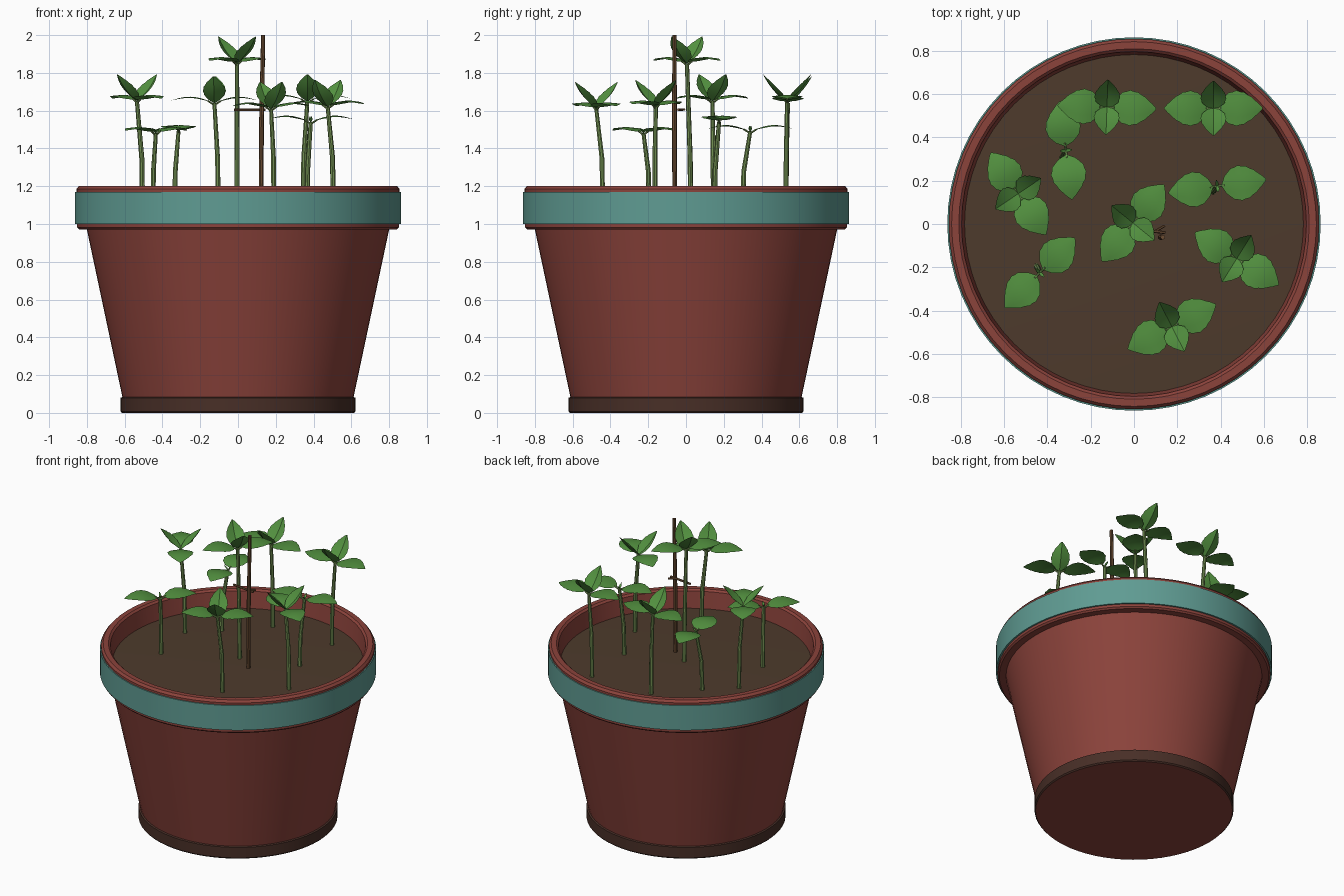
import bpy, bmesh, math
from mathutils import Vector, Matrix

if "Cube" in bpy.data.objects:
    bpy.data.objects.remove(bpy.data.objects["Cube"])


def material(name, rgb):
    m = bpy.data.materials.new(name)
    m.diffuse_color = (*rgb, 1)
    m.use_nodes = True
    m.node_tree.nodes["Principled BSDF"].inputs["Base Color"].default_value = m.diffuse_color
    return m


TERRACOTTA = material("terracotta red", (0.26, 0.056, 0.044))
TEAL = material("teal band", (0.115, 0.33, 0.29))
DARK = material("dark brown foot", (0.065, 0.028, 0.02))
SOIL = material("soil brown", (0.075, 0.043, 0.025))
LEAF = material("leaf green", (0.085, 0.28, 0.05))
STEM = material("stem green", (0.17, 0.28, 0.085))
WOOD = material("stake wood", (0.15, 0.075, 0.033))


def finish(name, bm, mats, angle=35):
    mesh = bpy.data.meshes.new(name)
    bm.to_mesh(mesh)
    bm.free()
    for m in mats:
        mesh.materials.append(m)
    ob = bpy.data.objects.new(name, mesh)
    bpy.context.collection.objects.link(ob)
    bpy.ops.object.select_all(action='DESELECT')
    ob.select_set(True)
    bpy.context.view_layer.objects.active = ob
    bpy.ops.object.shade_smooth_by_angle(angle=math.radians(angle))
    return ob


def lathe(name, profile, mats, bands=(), n=64):
    """Spin (radius, z) points; bands gives a material index per segment."""
    bm = bmesh.new()
    rings = []
    for r, z in profile:
        if r == 0:
            rings.append([bm.verts.new((0, 0, z))] * n)
        else:
            rings.append([bm.verts.new((r * math.cos(2 * math.pi * i / n),
                                        r * math.sin(2 * math.pi * i / n), z)) for i in range(n)])
    for k in range(len(rings) - 1):
        a, b = rings[k], rings[k + 1]
        for i in range(n):
            j = (i + 1) % n
            f = bm.faces.new(list(dict.fromkeys((a[i], a[j], b[j], b[i]))))
            f.material_index = bands[k] if bands else 0
    return finish(name, bm, mats)


def tube(bm, pts, radii, n=8):
    pts = [Vector(p) for p in pts]
    rings = []
    for k, p in enumerate(pts):
        d = pts[min(k + 1, len(pts) - 1)] - pts[max(k - 1, 0)]
        q = d.to_track_quat('Z', 'Y')
        rings.append([bm.verts.new(p + q @ Vector((radii[k] * math.cos(2 * math.pi * i / n),
                                                   radii[k] * math.sin(2 * math.pi * i / n), 0)))
                      for i in range(n)])
    for a, b in zip(rings, rings[1:]):
        for i in range(n):
            j = (i + 1) % n
            bm.faces.new((a[i], a[j], b[j], b[i]))
    bm.faces.new(rings[0][::-1])
    bm.faces.new(rings[-1])


def leaf(bm, origin, azimuth, pitch, length, width, arch, fold, start=0.0):
    """Pointed oval blade, folded along its midrib and arched along its length."""
    mat = (Matrix.Translation(origin) @ Matrix.Rotation(azimuth, 4, 'Z')
           @ Matrix.Rotation(-pitch, 4, 'Y'))
    n, rows = 12, []
    for k in range(n + 1):
        s = k / n
        w = width / 2 * math.sin(math.pi * s ** 0.8) ** 0.85 if 0 < k < n else 0.003
        w *= 1.0 if k % 2 else 0.95          # lightly toothed edge
        x = start + s * (length - start)
        z = arch * math.sin(math.pi * s)
        rows.append([bm.verts.new(mat @ Vector((x, t * w, z + fold * abs(t) * w)))
                     for t in (-1, -0.5, 0, 0.5, 1)])
    for a, b in zip(rows, rows[1:]):
        for i in range(4):
            f = bm.faces.new((a[i], b[i], b[i + 1], a[i + 1]))
            f.material_index = 1


# Pot: foot, tapered wall, rim with painted band, inner wall
profile = [(0, 0), (0.615, 0), (0.622, 0.008), (0.622, 0.08), (0.612, 0.084), (0.80, 0.97),
           (0.842, 0.972), (0.852, 0.982), (0.852, 1.0), (0.863, 1.0), (0.863, 1.17),
           (0.856, 1.17), (0.856, 1.185), (0.843, 1.2), (0.81, 1.2), (0.797, 1.188), (0.78, 1.05)]
bands = [0, 2, 2, 2, 0, 0, 0, 0, 1, 1, 1, 0, 0, 0, 0, 0]
lathe("pot", profile, [TERRACOTTA, TEAL, DARK], bands)

# Soil, very slightly mounded
lathe("soil", [(0.787, 1.075), (0.5, 1.082), (0, 1.085)], [SOIL])

# Seedlings: base xy, stem top xyz, direction of the seed leaves, has upper leaf pair
seedlings = [
    ((-0.005, 0.025), (-0.005, 0.005, 1.85), 51, True),
    ((-0.105, 0.53), (-0.125, 0.54, 1.64), -2, True),
    ((0.345, 0.53), (0.367, 0.535, 1.65), 0, True),
    ((0.365, 0.15), (0.385, 0.175, 1.54), 8, False),
    ((-0.335, 0.30), (-0.315, 0.34, 1.49), 97, False),
    ((-0.505, 0.145), (-0.535, 0.14, 1.65), -56, True),
    ((-0.45, -0.195), (-0.435, -0.225, 1.48), 45, False),
    ((0.505, -0.165), (0.475, -0.16, 1.62), -32, True),
    ((0.19, -0.44), (0.175, -0.475, 1.61), 27, True),
]
for i, (base, top, deg, upper) in enumerate(seedlings):
    bm = bmesh.new()
    top = Vector(top)
    foot = Vector((*base, 1.06))
    mid = foot.lerp(top, 0.15)
    mid.z = 1.35 if upper else 1.28
    tube(bm, [foot, mid, top], [0.014, 0.0135, 0.011])
    a = math.radians(deg)
    for side in (0, math.pi):
        # short stalk and broad seed leaf
        tip = top + Vector((math.cos(a + side) * 0.035, math.sin(a + side) * 0.035, 0.012))
        tube(bm, [top - Vector((0, 0, 0.01)), tip], [0.006, 0.005], 6)
        leaf(bm, top + Vector((0, 0, 0.008)), a + side, 0.03, 0.228, 0.165, 0.022, -0.08, 0.02)
        # upper leaves, or a small bud on the youngest plants
        b = a + side + math.pi / 2
        if upper:
            leaf(bm, top, b, math.radians(48), 0.19, 0.12, -0.012, 0.35)
        else:
            leaf(bm, top, b, math.radians(45), 0.04, 0.016, 0, 0.3)
    finish(f"seedling_{i + 1}", bm, [STEM, LEAF])

# Support stake and the twig tie to the centre seedling
bm = bmesh.new()
tube(bm, [(0.122, -0.06, 1.05), (0.124, -0.061, 1.5), (0.133, -0.061, 2.0)], [0.013, 0.013, 0.011])
finish("stake", bm, [WOOD])
bm = bmesh.new()
tube(bm, [(-0.02, -0.02, 1.605), (0.145, -0.04, 1.605)], [0.007, 0.007], 6)
tube(bm, [(0.095, -0.035, 1.605), (0.142, -0.008, 1.605)], [0.006, 0.006], 6)
finish("tie", bm, [WOOD])
